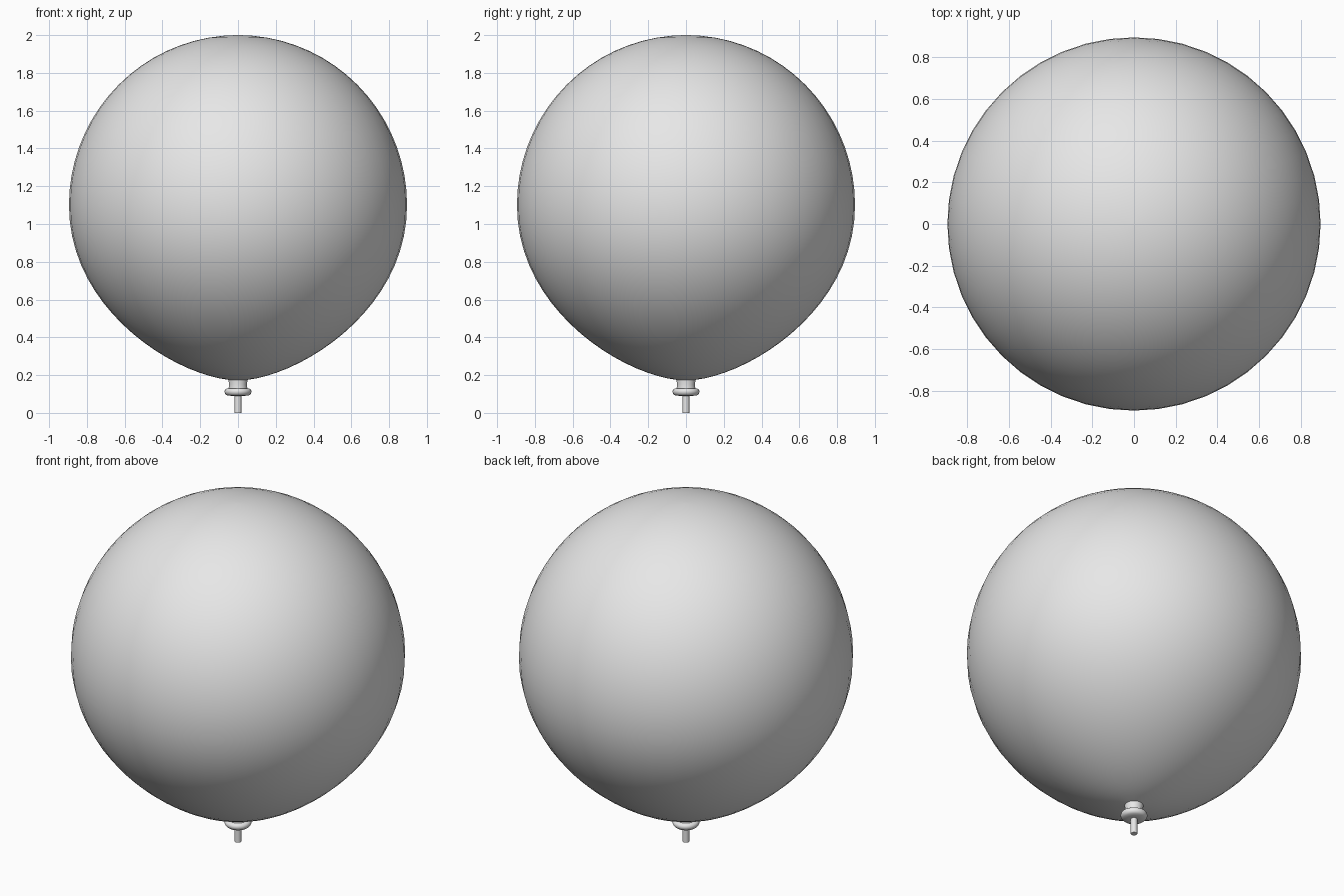
import bpy
import bmesh
import math
from mathutils import Vector
from mathutils.geometry import interpolate_bezier

SIDES = 48

cube = bpy.data.objects.get("Cube")
if cube:
    bpy.data.objects.remove(cube, do_unlink=True)


def make_material(name, color):
    mat = bpy.data.materials.new(name)
    mat.use_nodes = True
    mat.diffuse_color = color
    mat.node_tree.nodes["Principled BSDF"].inputs["Base Color"].default_value = color
    return mat


grey = make_material("light grey", (0.8, 0.8, 0.8, 1))


def lathe(name, profile, sides, sharp_angle):
    """Turn a (radius, height) profile, listed bottom to top, around z."""
    bm = bmesh.new()
    rings = []
    for r, z in profile:
        ring = []
        for i in range(sides):
            a = math.tau * i / sides
            ring.append(bm.verts.new((r * math.cos(a), r * math.sin(a), z)))
        rings.append(ring)
    for low, high in zip(rings, rings[1:]):
        for i in range(sides):
            j = (i + 1) % sides
            bm.faces.new((low[i], low[j], high[j], high[i]))
    bm.faces.new(list(reversed(rings[0])))
    bm.faces.new(rings[-1])
    mesh = bpy.data.meshes.new(name)
    bm.to_mesh(mesh)
    bm.free()
    mesh.materials.append(grey)
    obj = bpy.data.objects.new(name, mesh)
    bpy.context.collection.objects.link(obj)
    bpy.ops.object.select_all(action="DESELECT")
    obj.select_set(True)
    bpy.context.view_layer.objects.active = obj
    bpy.ops.object.shade_smooth_by_angle(angle=math.radians(sharp_angle))
    return obj


# Balloon: narrow neck, tapering lower half, round upper half
neck = [(0.05, 0.125), (0.047, 0.15), (0.05, 0.17)]
taper = interpolate_bezier(Vector((0.05, 0.175)), Vector((0.35, 0.21)),
                           Vector((0.895, 0.55)), Vector((0.895, 1.1)), 20)
steps = 18
dome = [(0.895 * math.cos(a), 1.1 + 0.9 * math.sin(a))
        for a in (math.pi / 2 * i / steps for i in range(1, steps))]
dome.append((0.01, 2.0))
lathe("balloon", neck + [(p.x, p.y) for p in taper] + dome, SIDES, 80)

# Rolled lip below the neck
lip = [(0.03, 0.09), (0.058, 0.092), (0.067, 0.1), (0.072, 0.112),
       (0.068, 0.124), (0.058, 0.13), (0.03, 0.131)]
lathe("rolled_lip", lip, SIDES, 50)

# Short stem
lathe("stem", [(0.018, 0.0), (0.018, 0.11)], 16, 40)
